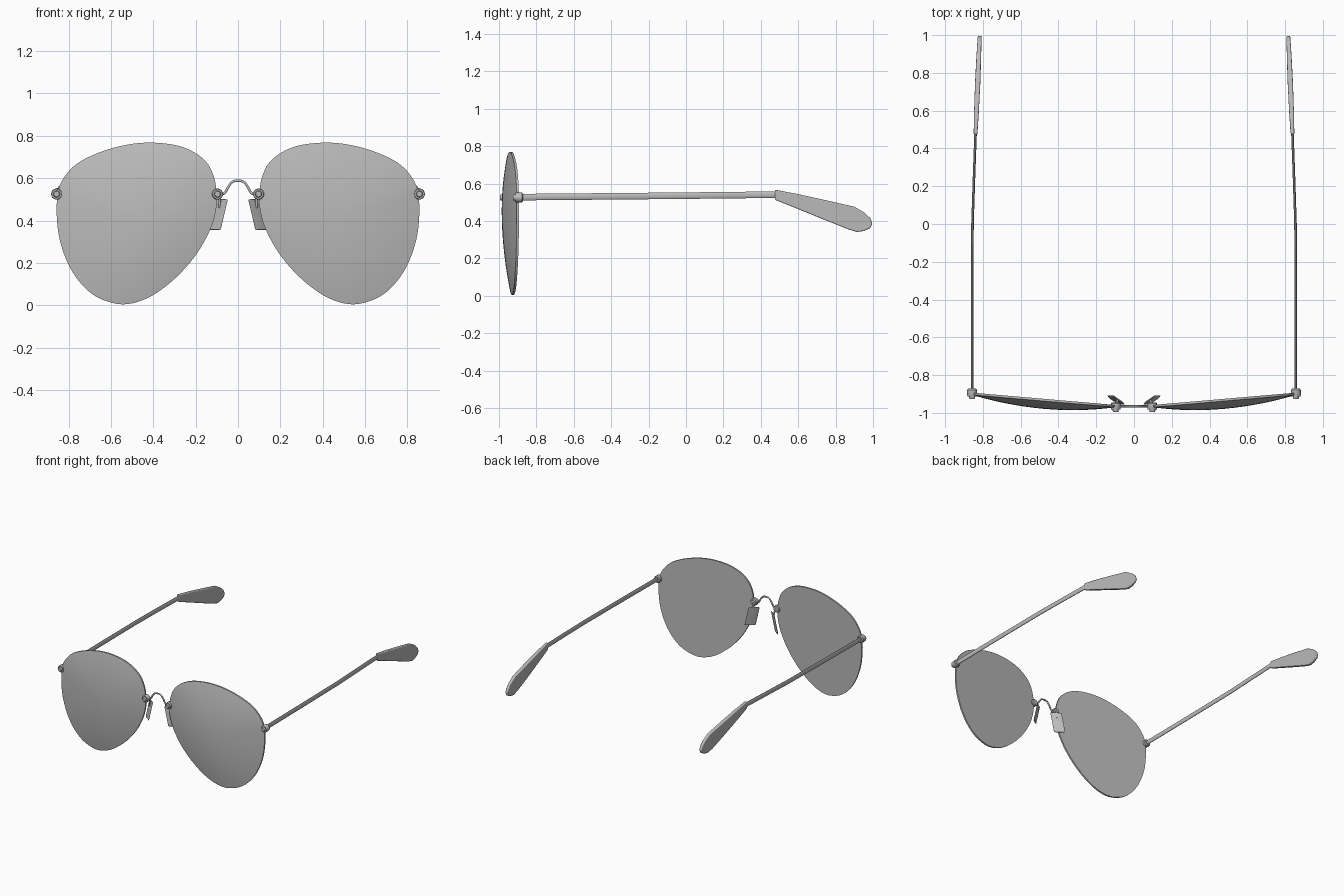
import bpy, bmesh, math
from mathutils import Vector, Matrix

if "Cube" in bpy.data.objects:
    bpy.data.objects.remove(bpy.data.objects["Cube"], do_unlink=True)

grey = bpy.data.materials.new("plain grey")
grey.use_nodes = True
grey.diffuse_color = (0.5, 0.5, 0.5, 1)
grey.node_tree.nodes["Principled BSDF"].inputs["Base Color"].default_value = (0.5, 0.5, 0.5, 1)


def finish(bm, name, side=1, angle=35, bevel=0):
    """Turn a bmesh built on +x into an object, flipped to -x when side is -1."""
    for v in bm.verts:
        v.co.x *= side
    bmesh.ops.recalc_face_normals(bm, faces=bm.faces)
    me = bpy.data.meshes.new(name)
    bm.to_mesh(me)
    bm.free()
    me.materials.append(grey)
    ob = bpy.data.objects.new(name, me)
    bpy.context.collection.objects.link(ob)
    if bevel:
        mod = ob.modifiers.new("soft edges", "BEVEL")
        mod.width, mod.segments, mod.limit_method = bevel, 3, "ANGLE"
    bpy.ops.object.select_all(action="DESELECT")
    ob.select_set(True)
    bpy.context.view_layer.objects.active = ob
    bpy.ops.object.shade_smooth_by_angle(angle=math.radians(angle))
    return ob


def smooth_loop(pts, n=4):
    """Closed Catmull-Rom curve through 2D points."""
    out, k = [], len(pts)
    P = [Vector(p) for p in pts]
    for i in range(k):
        a, b, c, d = (P[(i + j) % k] for j in (-1, 0, 1, 2))
        for s in range(n):
            t = s / n
            out.append(0.5 * (2 * b + (c - a) * t + (2 * a - 5 * b + 4 * c - d) * t * t
                              + (3 * b - a - 3 * c + d) * t ** 3))
    return out


def bridge(bm, rings):
    for a, b in zip(rings, rings[1:]):
        for i in range(len(a)):
            j = (i + 1) % len(a)
            bm.faces.new((a[i], a[j], b[j], b[i]))


OUTLINE = [(0.10, 0.52), (0.112, 0.60), (0.145, 0.67), (0.21, 0.724), (0.30, 0.757), (0.42, 0.768),
           (0.53, 0.757), (0.64, 0.727), (0.74, 0.682), (0.80, 0.632), (0.84, 0.57), (0.855, 0.50),
           (0.855, 0.40), (0.84, 0.30), (0.80, 0.19), (0.74, 0.10), (0.66, 0.035), (0.55, 0.004),
           (0.45, 0.024), (0.36, 0.075), (0.27, 0.153), (0.19, 0.25), (0.13, 0.36), (0.104, 0.45)]
CENTRE = Vector((0.47, 0.41))


def lens(name, side):
    """Flat back, thin rim and a shallow domed front."""
    bm = bmesh.new()
    edge = smooth_loop(OUTLINE)

    def ring(scale, lift):
        out = []
        for p in edge:
            q = CENTRE + (p - CENTRE) * scale
            out.append(bm.verts.new((q.x, -0.958 + (q.x - 0.1) * 0.086 - lift, q.y)))
        return out
    rings = [ring(1, 0), ring(1, 0.012)]
    rings += [ring(s, 0.012 + 0.041 * (1 - s * s)) for s in (0.97, 0.9, 0.8, 0.7, 0.6, 0.45, 0.3, 0.15)]
    bridge(bm, rings)
    bm.faces.new(rings[0])
    tip = bm.verts.new((CENTRE.x, -0.958 + 0.37 * 0.086 - 0.053, CENTRE.y))
    last = rings[-1]
    for i in range(len(last)):
        bm.faces.new((last[i], last[(i + 1) % len(last)], tip))
    finish(bm, name, side)


def rivet(name, side, x, y0, y1, r):
    """Stepped round fastener running along y."""
    bm = bmesh.new()
    profile = [(r * 0.5, y0), (r * 0.6, y0 + 0.004), (r * 0.62, y0 + 0.012), (r * 0.9, y0 + 0.012),
               (r, y0 + 0.018), (r, y1 - 0.006), (r * 0.8, y1)]
    rings = [[bm.verts.new((x + rr * math.cos(a), y, 0.525 + rr * math.sin(a)))
              for a in (math.tau * i / 20 for i in range(20))] for rr, y in profile]
    bridge(bm, rings)
    bm.faces.new(rings[0])
    bm.faces.new(rings[-1])
    finish(bm, name, side)


def nose_pad(name, side):
    """Rounded slab, leaning outward at the bottom and turned to face the nose."""
    bm = bmesh.new()
    bmesh.ops.create_cube(bm, size=1)
    wide = Vector((0.052, -0.036, 0))
    thick = Vector((0.011, 0.016, 0))
    tall = Vector((-0.034, 0, 0.145))
    tall.x = 0.034 * -1
    for v in bm.verts:
        c = v.co.copy()
        v.co = Vector((0.095, -0.932, 0.428)) + Vector((-wide.x, -wide.y * -1, 0)) * c.x \
            + thick * Vector((1, 1, 1)).x * c.y + tall * c.z
    finish(bm, name, side, 40, 0.006)


def temple(name, side):
    """Slim oval arm, bowing gently inward at the back."""
    bm = bmesh.new()
    path = [(0.857, -0.90, 0.527), (0.857, -0.45, 0.531), (0.855, 0.0, 0.535),
            (0.847, 0.25, 0.538), (0.838, 0.50, 0.540)]
    rings = [[bm.verts.new((x + 0.007 * math.cos(a), y, z + 0.018 * math.sin(a)))
              for a in (math.tau * (i + 0.5) / 12 for i in range(12))] for x, y, z in path]
    bridge(bm, rings)
    bm.faces.new(rings[0])
    bm.faces.new(rings[-1])
    finish(bm, name, side, 50)


TIP = [(0.475, 0.567), (0.60, 0.543), (0.75, 0.510), (0.90, 0.476), (0.95, 0.447), (0.985, 0.415),
       (0.997, 0.385), (0.985, 0.361), (0.95, 0.346), (0.915, 0.341), (0.87, 0.354), (0.75, 0.402),
       (0.60, 0.463), (0.475, 0.513)]


def temple_tip(name, side):
    """Paddle-shaped ear piece, drooping to the back."""
    bm = bmesh.new()
    rings = []
    for s in (-1, 1):
        ring = []
        for y, z in TIP:
            half = 0.010 + 0.004 * math.sin(math.pi * min(1, (y - 0.475) / 0.525))
            ring.append(bm.verts.new((0.839 - (y - 0.475) * 0.042 + s * half, y, z)))
        rings.append(ring)
    bridge(bm, rings)
    for r in rings:
        bm.faces.new(r)
    finish(bm, name, side, 40, 0.006)


def wire(name, pts, radius, side=1):
    cu = bpy.data.curves.new(name, "CURVE")
    cu.dimensions = "3D"
    cu.bevel_depth, cu.bevel_resolution, cu.resolution_u = radius, 3, 8
    cu.use_fill_caps = True
    sp = cu.splines.new("BEZIER")
    sp.bezier_points.add(len(pts) - 1)
    for bp, (x, y, z) in zip(sp.bezier_points, pts):
        bp.co = (x * side, y, z)
        bp.handle_left_type = bp.handle_right_type = "AUTO"
    cu.materials.append(grey)
    bpy.context.collection.objects.link(bpy.data.objects.new(name, cu))


# Paired parts
for label, side in (("left", 1), ("right", -1)):
    lens(label + "_lens", side)
    rivet(label + "_bridge_rivet", side, 0.097, -0.995, -0.945, 0.026)
    rivet(label + "_hinge", side, 0.857, -0.926, -0.872, 0.026)
    nose_pad(label + "_nose_pad", side)
    wire(label + "_pad_arm", [(0.095, -0.95, 0.525), (0.088, -0.938, 0.505), (0.088, -0.932, 0.46)], 0.006, side)
    temple(label + "_temple", side)
    temple_tip(label + "_temple_tip", side)

# Arched wire bridge
half = [(0.09, 0.520), (0.066, 0.528), (0.045, 0.560), (0.025, 0.583)]
wire("bridge", [(-x, -0.965, z) for x, z in half] + [(0, -0.965, 0.588)]
     + [(x, -0.965, z) for x, z in reversed(half)], 0.006)
